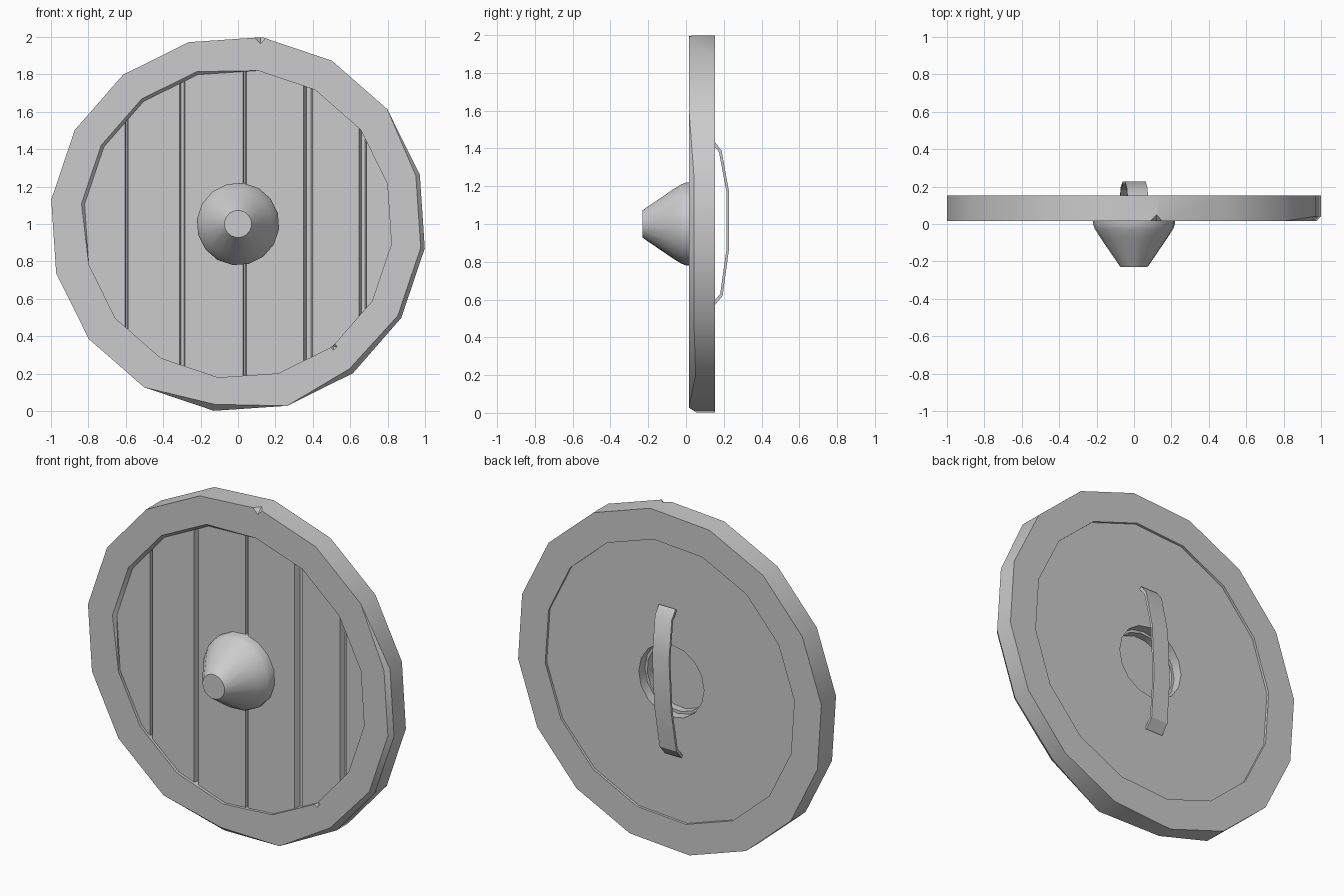
import bpy, bmesh, math
from mathutils import Matrix, Vector

if "Cube" in bpy.data.objects:
    bpy.data.objects.remove(bpy.data.objects["Cube"], do_unlink=True)

SIDES = 16
TURN = math.radians(-7.4)
FRONT, BACK = 0.015, 0.153

grey = bpy.data.materials.new("plain grey")
grey.use_nodes = True
grey.diffuse_color = (0.6, 0.6, 0.6, 1)
grey.node_tree.nodes["Principled BSDF"].inputs["Base Color"].default_value = (0.6, 0.6, 0.6, 1)


def finish(bm, name):
    bmesh.ops.remove_doubles(bm, verts=bm.verts, dist=0.0005)
    bmesh.ops.recalc_face_normals(bm, faces=bm.faces)
    mesh = bpy.data.meshes.new(name)
    bm.to_mesh(mesh)
    bm.free()
    mesh.materials.append(grey)
    obj = bpy.data.objects.new(name, mesh)
    bpy.context.collection.objects.link(obj)
    return obj


def bridge(bm, loops, closed_loops=True, ring=True):
    """Join neighbouring rows of points with quads."""
    rows = [[bm.verts.new(p) for p in loop] for loop in loops]
    n = len(rows[0])
    for r in range(len(rows) if ring else len(rows) - 1):
        a, b = rows[r], rows[(r + 1) % len(rows)]
        for i in range(n if closed_loops else n - 1):
            j = (i + 1) % n
            bm.faces.new((a[i], a[j], b[j], b[i]))
    return rows


def circle(radii, depths):
    """Upright circle round the shield centre, with one radius and depth per corner."""
    pts = []
    for i in range(SIDES):
        a = TURN + math.tau * i / SIDES
        pts.append((radii[i] * math.cos(a), depths[i], 1 + radii[i] * math.sin(a)))
    return pts


def cut(obj, cutter):
    mod = obj.modifiers.new("cut", "BOOLEAN")
    mod.operation = "DIFFERENCE"
    mod.solver = "EXACT"
    mod.object = cutter
    cutter.hide_render = True
    bpy.context.view_layer.objects.active = obj
    bpy.ops.object.modifier_apply(modifier=mod.name)
    bpy.data.objects.remove(cutter, do_unlink=True)


# Rim with worn edges: chamfer sizes by corner
outer_wear = {1: 0.022, 0: 0.022, 15: 0.022, 14: 0.03, 12: 0.035}
inner_wear = {5: 0.017, 6: 0.017, 7: 0.017, 8: 0.017}
wo = [outer_wear.get(i, 0) for i in range(SIDES)]
wi = [inner_wear.get(i, 0) for i in range(SIDES)]
R_OUT, R_IN = 1.007, 0.827
bm = bmesh.new()
bridge(bm, [
    circle([R_OUT] * SIDES, [BACK] * SIDES),
    circle([R_OUT] * SIDES, [FRONT + w * 1.2 for w in wo]),
    circle([R_OUT - w for w in wo], [FRONT] * SIDES),
    circle([R_IN + w for w in wi], [FRONT] * SIDES),
    circle([R_IN] * SIDES, [FRONT + w for w in wi]),
    circle([R_IN] * SIDES, [BACK] * SIDES),
])
rim = finish(bm, "rim")

# Small chips knocked out of the rim
for x, z, size in ((0.12, 2.0, 0.037), (0.51, 0.345, 0.02)):
    bm = bmesh.new()
    bmesh.ops.create_uvsphere(bm, u_segments=4, v_segments=2, radius=size,
                              matrix=Matrix.Translation((x, FRONT, z)))
    cut(rim, finish(bm, "chip_cutter"))

# Planks: one board with grooves (centre, half width, depth of floor)
P_FRONT, P_BACK = 0.032, 0.138
profile = [(-0.88, P_FRONT)]
for x, half in ((-0.595, 0.008), (-0.298, 0.014), (0.036, 0.009), (0.375, 0.024), (0.668, 0.02)):
    deep = P_FRONT + 0.03
    profile += [(x - half, P_FRONT), (x - half * 0.4, deep), (x + half * 0.6, deep), (x + half, P_FRONT)]
profile.append((0.88, P_FRONT))


def board_row(depth, sign):
    return [(x, y if depth is None else depth, 1 + sign * math.sqrt(0.91 ** 2 - x * x)) for x, y in profile]


bm = bmesh.new()
rows = bridge(bm, [board_row(None, 1), board_row(None, -1), board_row(P_BACK, -1), board_row(P_BACK, 1)],
              closed_loops=False)
for end in (0, -1):
    bm.faces.new([row[end] for row in rows])
planks = finish(bm, "planks")

# Hand hole behind the boss
bm = bmesh.new()
bmesh.ops.create_cone(bm, cap_ends=True, segments=SIDES, radius1=0.215, radius2=0.215, depth=0.6,
                      matrix=Matrix.Translation((0, 0.1, 1)) @ Matrix.Rotation(math.pi / 2, 4, "X"))
cut(planks, finish(bm, "hole_cutter"))

# Boss: turned profile of radius and depth, with a hollow back
bm = bmesh.new()
turned = [(0.073, -0.23), (0.085, -0.213), (0.18, -0.075), (0.212, -0.025),
          (0.221, 0.0), (0.221, 0.08), (0.2, 0.08), (0.2, 0.035)]
rows = bridge(bm, [circle([r] * SIDES, [y] * SIDES) for r, y in turned], ring=False)
bm.faces.new(rows[0])
bm.faces.new(rows[-1])
finish(bm, "boss")

# Grip: bent strap, leaning slightly sideways
path = [(0.148, 1.44), (0.188, 1.39), (0.228, 1.17), (0.228, 0.87), (0.194, 0.62), (0.148, 0.565)]
centre = Vector((0.05, 1.0))
loops = []
for y, z in path:
    lean = 0.045 * (z - 1)
    iy, iz = y - 0.013, 1 + (z - 1) * 0.975
    loops.append([(lean - 0.055, y, z), (lean + 0.055, y, z),
                  (lean + 0.055, iy, iz), (lean - 0.055, iy, iz)])
bm = bmesh.new()
rows = bridge(bm, loops, ring=False)
bm.faces.new(rows[0])
bm.faces.new(rows[-1])
finish(bm, "grip")

# Smooth shading with sharp edges kept
for obj in bpy.context.collection.objects:
    if obj.type == "MESH":
        bpy.ops.object.select_all(action="DESELECT")
        obj.select_set(True)
        bpy.context.view_layer.objects.active = obj
        bpy.ops.object.shade_smooth_by_angle(angle=math.radians(30))
